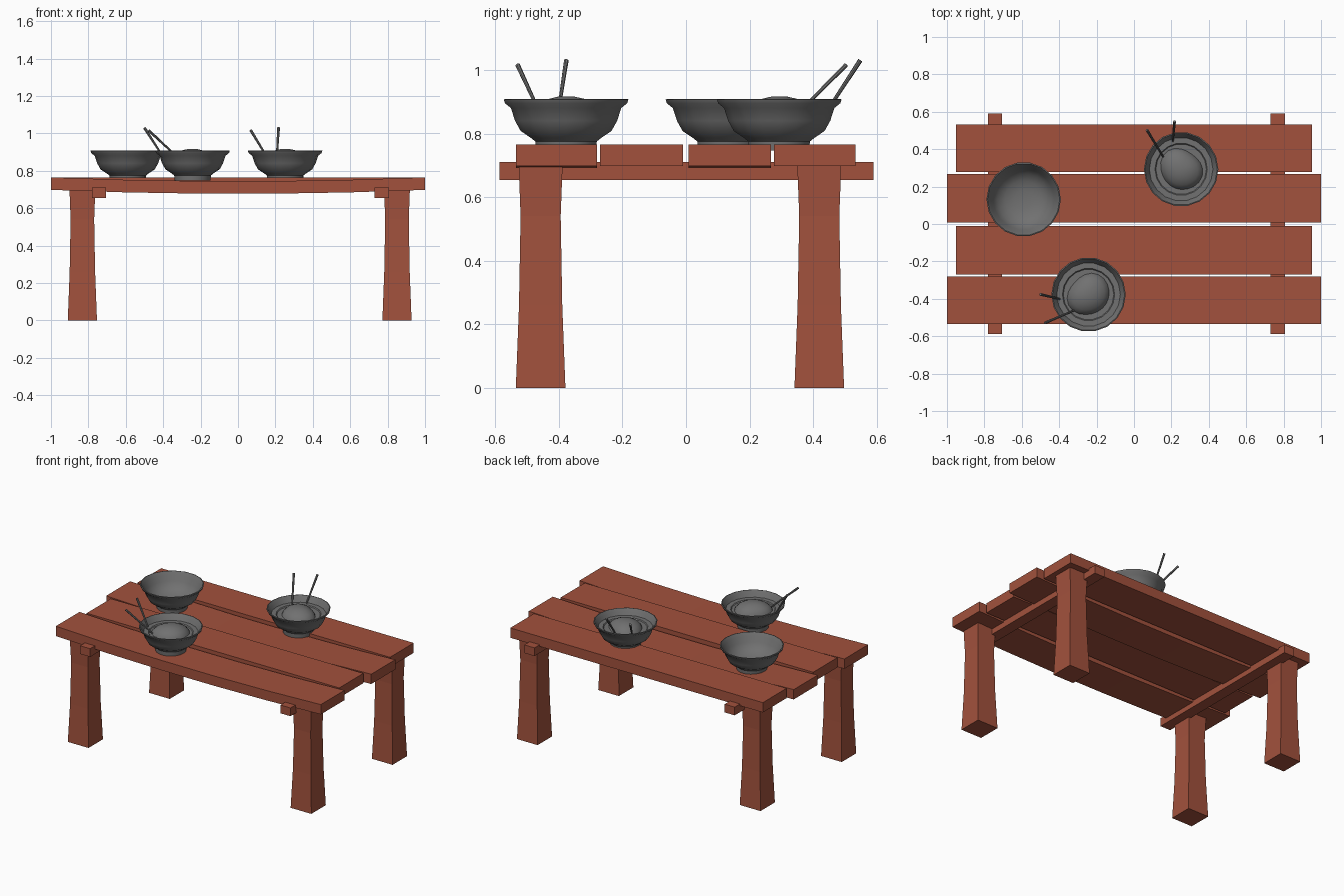
import bpy, bmesh, math
from mathutils import Vector, Matrix

if "Cube" in bpy.data.objects:
    bpy.data.objects.remove(bpy.data.objects["Cube"], do_unlink=True)


def material(name, rgb):
    mat = bpy.data.materials.new(name)
    mat.use_nodes = True
    mat.diffuse_color = (*rgb, 1)
    mat.node_tree.nodes["Principled BSDF"].inputs["Base Color"].default_value = (*rgb, 1)
    return mat


WOOD = material("red brown wood", (0.36, 0.083, 0.046))
GREY = material("grey ceramic", (0.165, 0.165, 0.165))


def finish(name, bm, mat, smooth=False):
    bmesh.ops.recalc_face_normals(bm, faces=bm.faces)
    mesh = bpy.data.meshes.new(name)
    bm.to_mesh(mesh)
    bm.free()
    mesh.materials.append(mat)
    obj = bpy.data.objects.new(name, mesh)
    bpy.context.collection.objects.link(obj)
    if smooth:
        bpy.ops.object.select_all(action='DESELECT')
        obj.select_set(True)
        bpy.context.view_layer.objects.active = obj
        bpy.ops.object.shade_smooth_by_angle(angle=math.radians(40))
    return obj


def loft(name, rings, mat):
    """Skin a list of point rings and cap both ends."""
    bm = bmesh.new()
    loops = [[bm.verts.new(p) for p in ring] for ring in rings]
    n = len(loops[0])
    for a, b in zip(loops, loops[1:]):
        for i in range(n):
            j = (i + 1) % n
            bm.faces.new((a[i], a[j], b[j], b[i]))
    bm.faces.new(loops[0])
    bm.faces.new(loops[-1])
    return finish(name, bm, mat)


def lathe(name, profile, centre, mat, sides=18, radius=lambda a: 1):
    """Turn a (radius, height) profile about z; zero radius closes the axis."""
    bm = bmesh.new()
    loops = []
    for r, z in profile:
        if r == 0:
            loops.append([bm.verts.new((0, 0, z))] * sides)
            continue
        angles = [math.tau * i / sides for i in range(sides)]
        loops.append([bm.verts.new((r * radius(a) * math.cos(a),
                                    r * radius(a) * math.sin(a), z)) for a in angles])
    for a, b in zip(loops, loops[1:]):
        for i in range(sides):
            j = (i + 1) % sides
            bm.faces.new(list(dict.fromkeys((a[i], a[j], b[j], b[i]))))
    obj = finish(name, bm, mat, smooth=True)
    obj.location = (*centre, 0)
    return obj


# Table top: alternating long sagging planks and short straight ones
def plank(name, half_length, y0, y1, sag):
    rings = []
    for i in range(6):
        t = -1 + 0.4 * i
        dz = -sag * (1 - t * t)
        rings.append([(t * half_length, y, z + dz) for y, z in
                      ((y0, 0.698), (y1, 0.698), (y1, 0.765), (y0, 0.765))])
    loft(name, rings if sag else [rings[0], rings[-1]], WOOD)


plank("front_plank", 1.0, -0.535, -0.28, 0.021)
plank("front_middle_plank", 0.953, -0.27, -0.01, 0)
plank("back_middle_plank", 1.0, 0.008, 0.267, 0.021)
plank("back_plank", 0.953, 0.277, 0.533, 0)

# Cross beams and flared legs
for side, beam_x, leg_x in (("right", -0.743, -0.832), ("left", 0.769, 0.85)):
    loft(side + "_cross_beam",
         [[(beam_x + sx * 0.038, y, 0.682 + sz * 0.028)
           for sx, sz in ((-1, -1), (1, -1), (1, 1), (-1, 1))] for y in (-0.587, 0.59)], WOOD)
    for end, leg_y in (("front", -0.457), ("back", 0.419)):
        sections = ((0, 0.078), (0.26, 0.068), (0.54, 0.063), (0.7, 0.069))
        loft(f"{end}_{side}_leg",
             [[(leg_x + sx * w, leg_y + sy * w, z)
               for sx, sy in ((-1, -1), (1, -1), (1, 1), (-1, 1))] for z, w in sections], WOOD)

# Bowls: outside wall, rolled rim and inside wall in one profile
BOWL = ((0, 0.747), (0.096, 0.747), (0.098, 0.775), (0.112, 0.786), (0.145, 0.808),
        (0.163, 0.84), (0.176, 0.88), (0.195, 0.895), (0.199, 0.907), (0.193, 0.909),
        (0.178, 0.886), (0.163, 0.852), (0.14, 0.82), (0.1, 0.796), (0.05, 0.786), (0, 0.784))
BROTH = ((0.172, 0.868), (0.14, 0.868), (0.135, 0.862), (0, 0.862))
MOUND = ((0.112, 0.858), (0.104, 0.876), (0.085, 0.894), (0.055, 0.909), (0.025, 0.916), (0, 0.917))
# Stick ends relative to the bowl centre
STICKS = (((-0.095, 0.065, 0.87), (-0.183, 0.21, 1.015)),
          ((-0.045, 0.15, 0.87), (-0.035, 0.255, 1.03)))


def stick(name, low, high):
    axis = high - low
    bm = bmesh.new()
    bmesh.ops.create_cone(bm, cap_ends=True, segments=8, radius1=0.005, radius2=0.0075,
                          depth=axis.length)
    turn = axis.to_track_quat('Z', 'Y').to_matrix().to_4x4()
    bm.transform(Matrix.Translation((low + high) / 2) @ turn)
    finish(name, bm, GREY, smooth=True)


lathe("empty_bowl", BOWL, (-0.59, 0.132), GREY)
for label, centre, degrees in (("back", (0.252, 0.293), 0), ("front", (-0.243, -0.377), 82)):
    spin = math.radians(degrees)
    lathe(label + "_bowl", BOWL, centre, GREY)
    lathe(label + "_broth", BROTH, centre, GREY)
    food = lathe(label + "_food_mound", MOUND, centre, GREY, 20,
                 lambda a: 1 + 0.08 * math.cos(2 * (a - 2.45)) + 0.03 * math.cos(3 * a))
    food.rotation_euler.z = spin
    place = Matrix.Translation((*centre, 0)) @ Matrix.Rotation(spin, 4, 'Z')
    for number, (low, high) in enumerate(STICKS, 1):
        stick(f"{label}_chopstick_{number}", place @ Vector(low), place @ Vector(high))
